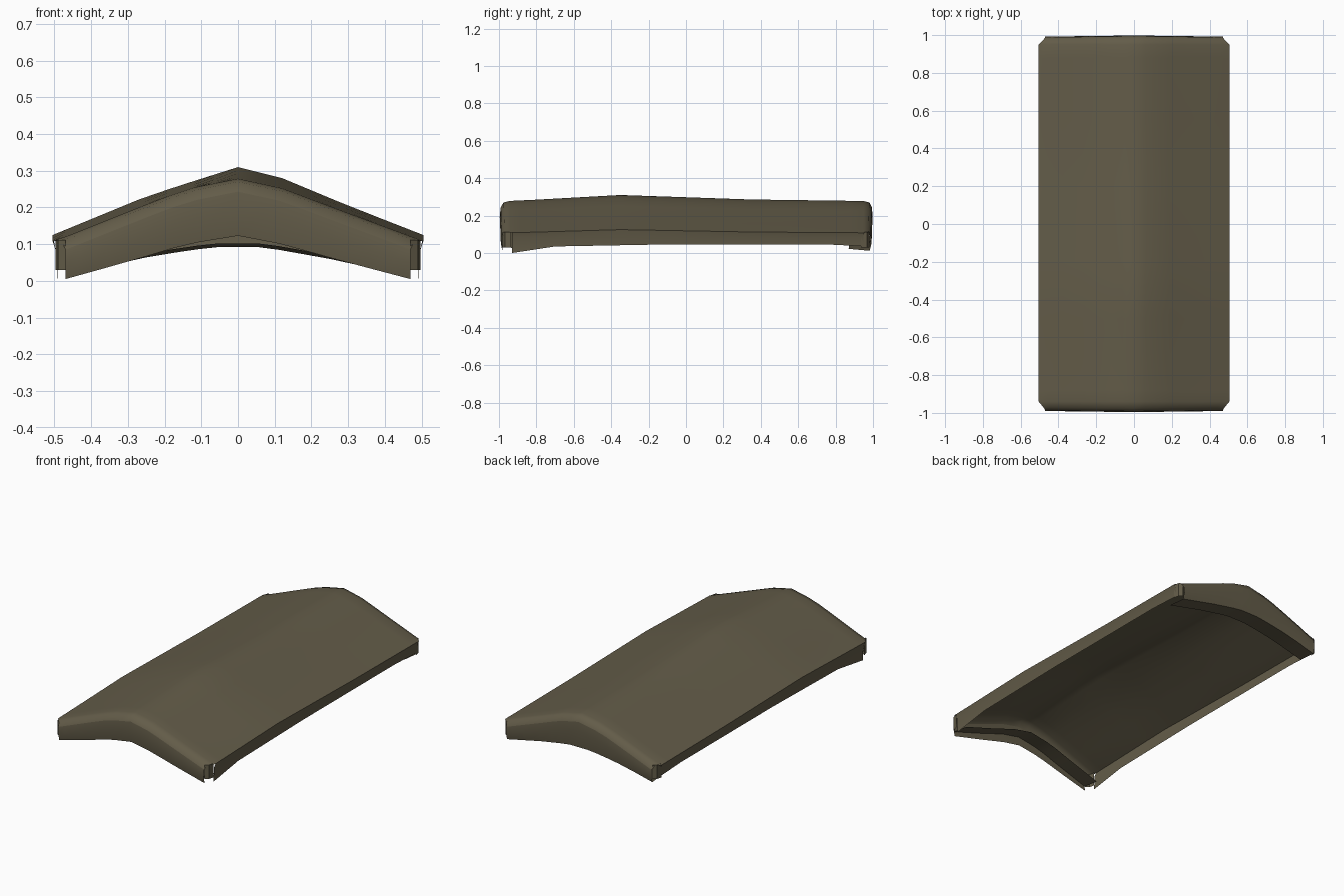
import bpy

if "Cube" in bpy.data.objects:
    bpy.data.objects.remove(bpy.data.objects["Cube"])

# Single cloth colour
cloth = bpy.data.materials.new("olive_brown_cloth")
cloth.diffuse_color = (0.125, 0.107, 0.066, 1)
cloth.use_nodes = True
cloth.node_tree.nodes["Principled BSDF"].inputs["Base Color"].default_value = cloth.diffuse_color


def interp(pts, t):
    """Piecewise linear lookup in a list of (position, value)."""
    if t <= pts[0][0]:
        return pts[0][1]
    for (a, va), (b, vb) in zip(pts, pts[1:]):
        if t <= b:
            return va + (vb - va) * (t - a) / (b - a)
    return pts[-1][1]


def loft(name, rows, flip=False, angle=0.6):
    n = len(rows[0])
    verts = [p for r in rows for p in r]
    faces = []
    for r in range(len(rows) - 1):
        for c in range(n - 1):
            f = (r * n + c, r * n + c + 1, (r + 1) * n + c + 1, (r + 1) * n + c)
            faces.append(f[::-1] if flip else f)
    me = bpy.data.meshes.new(name)
    me.from_pydata(verts, [], faces)
    me.materials.append(cloth)
    ob = bpy.data.objects.new(name, me)
    bpy.context.collection.objects.link(ob)
    bpy.ops.object.select_all(action='DESELECT')
    ob.select_set(True)
    bpy.context.view_layer.objects.active = ob
    bpy.ops.object.shade_smooth_by_angle(angle=angle)
    return ob


# Cross-sections over x
TOP = [(-.505, .125), (-.25, .23), (-.12, .272), (0, .31), (.12, .28), (.3, .205), (.505, .125)]
END = [(-.505, .108), (-.47, .12), (-.27, .2), (-.14, .25), (0, .278), (.12, .252),
       (.25, .203), (.46, .125), (.505, .108)]
FOLD = [(-.47, .05), (-.27, .12), (-.14, .168), (0, .193), (.12, .168), (.27, .115), (.47, .05)]
FRONT_HEM = [(-.47, .005), (-.29, .055), (-.14, .1), (0, .123), (.12, .1), (.28, .055), (.47, .005)]
BACK_HEM = [(-.47, .012), (-.29, .057), (-.2, .073), (-.07, .092), (.07, .092), (.25, .06), (.47, .012)]
XS = [-.505, -.46, -.38, -.27, -.19, -.12, -.06, 0, .06, .12, .19, .27, .38, .46, .505]

# How much of the raised middle section is present along the length
RAISE = [(-.95, 0), (-.8, .22), (-.35, 1), (.35, .25), (.95, 0)]


def roof_row(y):
    k = interp(RAISE, y)
    return [(x, y, interp(END, x) * (1 - k) + interp(TOP, x) * k) for x in XS]


def end_row(y, profile, dz=0.0, half=.47, bow=.006):
    s = half / .505
    sign = 1 if y > 0 else -1
    return [(x * s, y + sign * bow * (1 - abs(x) / .505), interp(profile, x * s) + dz) for x in XS]


# Roof sheet, rolled over at each end
roof_ys = [-.94, -.88, -.8, -.65, -.5, -.35, -.2, 0, .2, .35, .55, .75, .88, .95]
loft("roof_sheet",
     [end_row(-.985, END, -.035), end_row(-.97, END, -.008, .48)]
     + [roof_row(y) for y in roof_ys]
     + [end_row(.975, END, -.008, .48), end_row(.988, END, -.035)], angle=1.0)

# End valances below the roll, with a fold line
loft("front_valance", [end_row(-.98, FRONT_HEM), end_row(-.99, FOLD), end_row(-.985, END, -.035)])
loft("back_valance", [end_row(.988, END, -.035), end_row(.992, FOLD), end_row(.982, BACK_HEM)])

# Inner ledges behind the valances
loft("front_inner_ledge", [end_row(-.985, FOLD, -.015), end_row(-.88, FOLD, -.03)], flip=True)
loft("back_inner_ledge", [end_row(.87, BACK_HEM, .01), end_row(.982, BACK_HEM)], flip=True)

# Side skirts and the corner pieces joining them to the valances
HEM = [(-.93, 0), (-.7, .035), (-.1, .046), (.75, .046), (.95, .036)]
for side, label in ((1, "right"), (-1, "left")):
    ys = [-.93, -.82, -.7, -.5, -.35, -.1, .1, .35, .55, .75, .95]

    def edge(y):
        k = interp(RAISE, y)
        return .108 + .017 * k

    loft(label + "_skirt",
         [[(side * .492, y, interp(HEM, y)) for y in ys],
          [(side * .497, y, .085) for y in ys],
          [(side * .505, y, edge(y)) for y in ys]], flip=side < 0)
    for end, where in ((-1, "front"), (1, "back")):
        rows = [[(side * .47, end * .98, z), (side * .49, end * .968, z),
                 (side * .497, end * .935, z)] for z in (.03, .112)]
        loft(where + "_" + label + "_corner", rows, flip=side * end > 0)
